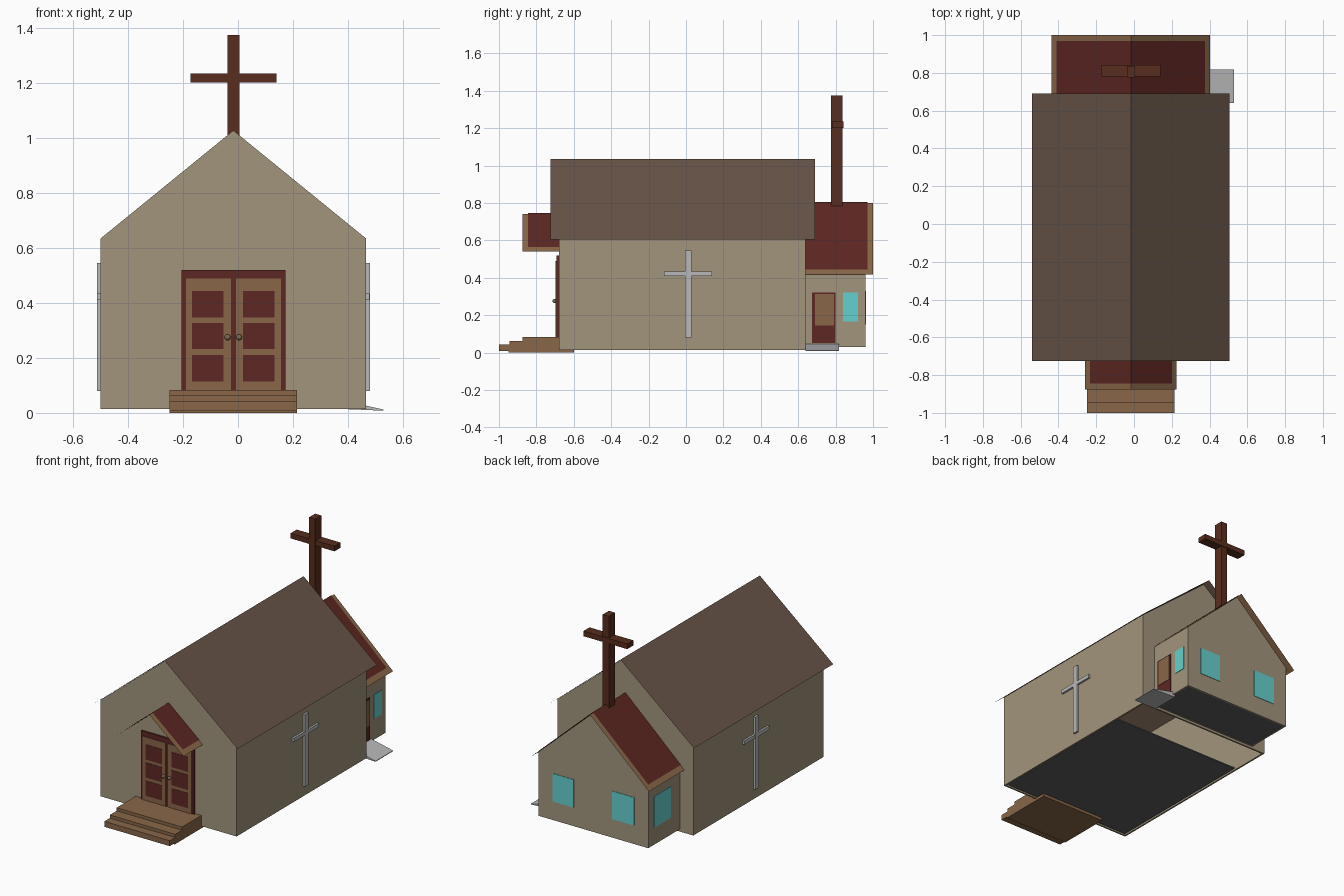
import bpy, bmesh, math

if "Cube" in bpy.data.objects:
    bpy.data.objects.remove(bpy.data.objects["Cube"])

CX = -0.017  # building centre line


def mat(name, rgb):
    m = bpy.data.materials.new(name)
    m.diffuse_color = (*rgb, 1)
    m.use_nodes = True
    m.node_tree.nodes["Principled BSDF"].inputs["Base Color"].default_value = m.diffuse_color
    return m


WALL = mat("plaster", (0.36, 0.30, 0.20))
ROOF = mat("brown_roof", (0.135, 0.09, 0.063))
RED = mat("dark_red", (0.11, 0.02, 0.016))
TAN = mat("tan_wood", (0.25, 0.135, 0.066))
DARK = mat("cross_wood", (0.10, 0.027, 0.013))
GLASS = mat("cyan_glass", (0.13, 0.64, 0.62))
STONE = mat("floor_grey", (0.11, 0.11, 0.11))
METAL = mat("light_grey", (0.48, 0.48, 0.49))
BRASS = mat("knob", (0.20, 0.15, 0.08))


def mesh(name, verts, faces, m):
    me = bpy.data.meshes.new(name)
    me.from_pydata(verts, [], faces)
    me.materials.append(m)
    ob = bpy.data.objects.new(name, me)
    bpy.context.collection.objects.link(ob)
    return ob


def prism(name, pts, axis, a, b, m):
    """Extrude a 2D outline along x or y between a and b."""
    put = (lambda p, t: (t, p[0], p[1])) if axis == "x" else (lambda p, t: (p[0], t, p[1]))
    n = len(pts)
    verts = [put(p, a) for p in pts] + [put(p, b) for p in pts]
    faces = [list(range(n)), list(range(n, 2 * n))]
    faces += [(i, (i + 1) % n, n + (i + 1) % n, n + i) for i in range(n)]
    ob = mesh(name, verts, faces, m)
    bm = bmesh.new()
    bm.from_mesh(ob.data)
    bmesh.ops.recalc_face_normals(bm, faces=bm.faces)
    bm.to_mesh(ob.data)
    bm.free()
    return ob


def box(name, x0, x1, y0, y1, z0, z1, m):
    return prism(name, [(x0, z0), (x1, z0), (x1, z1), (x0, z1)], "y", y0, y1, m)


def gable_walls(name, x0, x1, y0, y1, z0, eave, apex, m):
    """Open-bottomed walls with two gable ends."""
    prof = [(x0, z0), (x1, z0), (x1, eave), ((x0 + x1) / 2, apex), (x0, eave)]
    verts = [(x, y, z) for y in (y0, y1) for x, z in prof]
    faces = [(0, 1, 2, 3, 4), (9, 8, 7, 6, 5), (1, 6, 7, 2), (0, 4, 9, 5)]
    ob = mesh(name, verts, faces, m)
    s = ob.modifiers.new("thickness", "SOLIDIFY")
    s.thickness, s.offset = 0.015, -1
    return ob


def roof_sheet(name, half, y0, y1, eave, ridge, m, cx=CX):
    """Thin folded sheet."""
    verts = [(cx + s * half, y, ridge if s == 0 else eave) for y in (y0, y1) for s in (-1, 0, 1)]
    return mesh(name, verts, [(0, 1, 4, 3), (1, 2, 5, 4)], m)


def trimmed_roof(name, half, y0, y1, eave, ridge, inset, open_front):
    """Tan sheet with a dark red field just above it, bordered at eaves and the free end."""
    slope = (ridge - eave) / half
    roof_sheet(name + "_trim", half, y0, y1, eave, ridge, TAN)
    a, b = (y0 + 0.03, y1) if open_front else (y0, y1 - 0.03)
    roof_sheet(name + "_field", half - inset, a, b, eave + inset * slope + 0.004,
               ridge + 0.004, RED)


# Main hall
gable_walls("hall_walls", -0.50, 0.466, -0.68, 0.64, 0.015, 0.635, 1.028, WALL)
roof_sheet("hall_roof", 0.522, -0.725, 0.69, 0.605, 1.035, ROOF)
box("hall_floor", -0.48, 0.446, -0.66, 0.38, 0.018, 0.026, STONE)

# Rear annex
gable_walls("annex_walls", -0.404, 0.375, 0.64, 0.96, 0.03, 0.442, 0.796, WALL)
trimmed_roof("annex_roof", 0.419, 0.64, 1.0, 0.418, 0.801, 0.025, False)
box("annex_floor", -0.40, 0.371, 0.64, 0.955, 0.032, 0.04, STONE)

# Annex windows
for i, (a, b) in enumerate([(-0.305, -0.15), (0.125, 0.275)]):
    box(f"rear_window_{i}", a, b, 0.955, 0.963, 0.15, 0.33, GLASS)
box("left_window", -0.407, -0.40, 0.735, 0.90, 0.14, 0.34, GLASS)
box("right_window", 0.37, 0.378, 0.84, 0.92, 0.165, 0.32, GLASS)

# Annex side door and ramp
box("side_door", 0.37, 0.381, 0.675, 0.798, 0.05, 0.32, RED)
box("side_door_panel", 0.375, 0.384, 0.69, 0.79, 0.145, 0.312, TAN)
prism("side_ramp", [(0.36, 0.015), (0.53, 0.008), (0.53, 0.012), (0.36, 0.05)],
      "y", 0.64, 0.818, METAL)

# Porch roof over the front doors
trimmed_roof("porch_roof", 0.242, -0.875, -0.675, 0.54, 0.742, 0.025, True)

# Front steps
prism("front_steps", [(-0.60, 0.0), (-0.95, 0.0), (-0.95, 0.008), (-1.0, 0.008),
                      (-1.0, 0.043), (-0.945, 0.043), (-0.945, 0.063),
                      (-0.875, 0.063), (-0.875, 0.083), (-0.60, 0.083)],
      "x", -0.25, 0.215, TAN)

# Double front doors
box("door_frame", -0.205, 0.172, -0.692, -0.675, 0.08, 0.52, RED)
for s, side in ((-1, "left"), (1, "right")):
    def span(a, b):
        return sorted((CX + s * a, CX + s * b))
    box(f"{side}_door", *span(0.009, 0.173), -0.697, -0.685, 0.083, 0.49, TAN)
    for i, z in enumerate((0.115, 0.232, 0.348)):
        box(f"{side}_door_panel_{i}", *span(0.035, 0.15), -0.699, -0.69, z, z + 0.096, RED)
    bpy.ops.mesh.primitive_uv_sphere_add(segments=12, ring_count=8, radius=0.011,
                                         location=(CX + s * 0.021, -0.703, 0.275))
    knob = bpy.context.object
    knob.name = f"{side}_door_knob"
    knob.data.materials.append(BRASS)
    bpy.ops.object.shade_smooth_by_angle()

# Wall crosses on both long sides
for side, a, b in (("left", -0.514, -0.495), ("right", 0.46, 0.48)):
    box(f"{side}_cross_post", a, b, -0.005, 0.03, 0.08, 0.545, METAL)
    box(f"{side}_cross_arm", a + 0.001, b - 0.001, -0.118, 0.14, 0.41, 0.434, METAL)

# Tall cross on the annex ridge
box("roof_cross_post", -0.038, 0.006, 0.775, 0.837, 0.785, 1.375, DARK)
box("roof_cross_arm", -0.172, 0.14, 0.78, 0.842, 1.202, 1.235, DARK)
